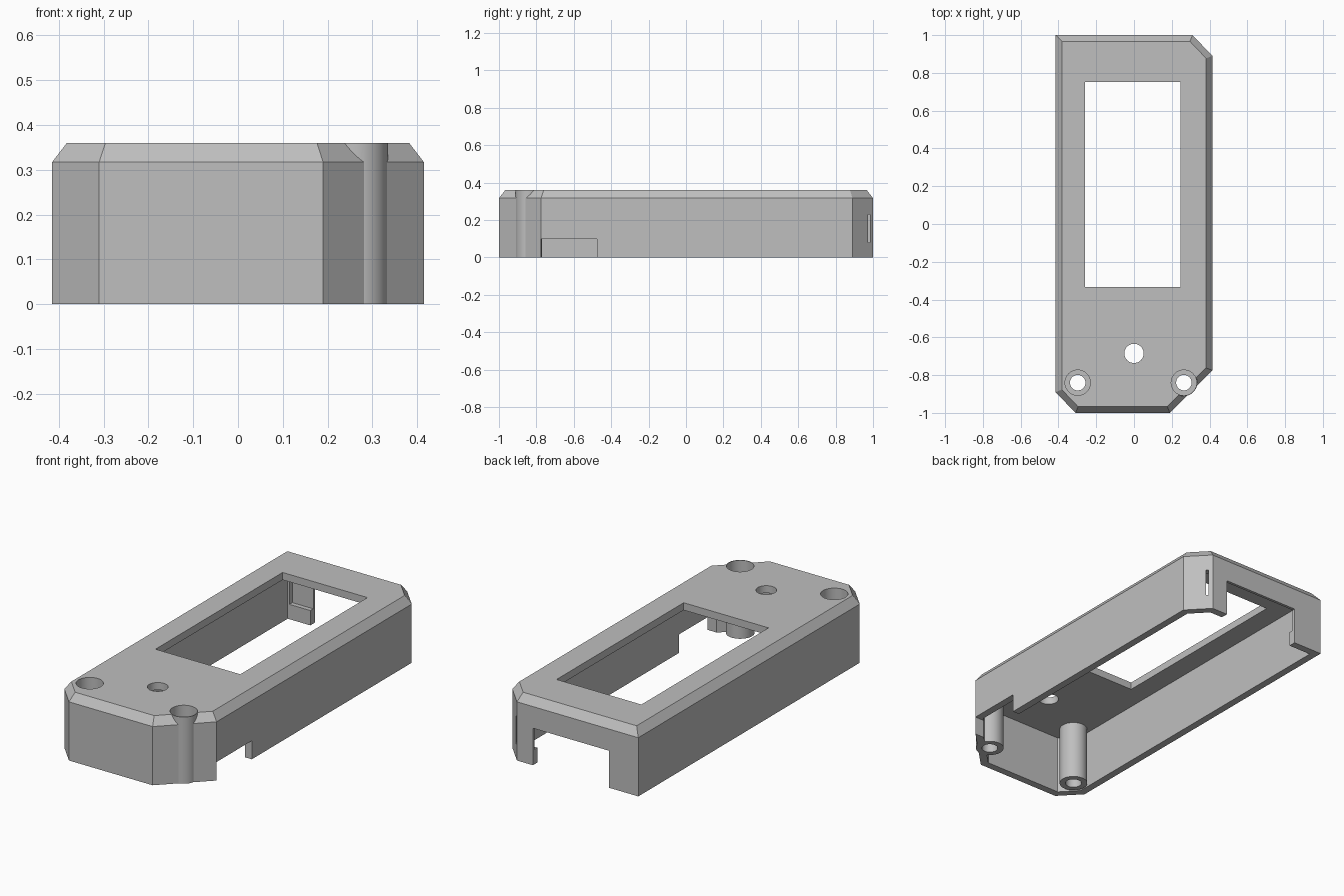
import bpy, bmesh
from mathutils import Vector

if "Cube" in bpy.data.objects:
    bpy.data.objects.remove(bpy.data.objects["Cube"])

HEIGHT, SHOULDER, WALL, ROOF = 0.36, 0.317, 0.04, 0.32
OUTLINE = [(-0.415, 1), (-0.415, -0.89), (-0.31, -1), (0.19, -1),
           (0.415, -0.775), (0.415, 0.89), (0.31, 1)]
POSTS = [(-0.298, -0.84), (0.264, -0.84)]

grey = bpy.data.materials.new("Mid grey plastic")
grey.use_nodes = True
grey.diffuse_color = (0.52, 0.52, 0.52, 1)
grey.node_tree.nodes["Principled BSDF"].inputs["Base Color"].default_value = grey.diffuse_color


def inset(points, d):
    """Offset a counter-clockwise convex outline inwards by d."""
    pts = [Vector(p) for p in points]
    result = []
    for i, p in enumerate(pts):
        a = (p - pts[i - 1]).normalized()
        b = (pts[(i + 1) % len(pts)] - p).normalized()
        na, nb = Vector((-a.y, a.x)), Vector((-b.y, b.x))
        result.append(p + (na + nb) * d / (1 + na.dot(nb)))
    return result


def loft(name, layers):
    """Closed solid through a stack of (outline, z) layers."""
    bm = bmesh.new()
    rings = [[bm.verts.new((p[0], p[1], z)) for p in pts] for pts, z in layers]
    for low, high in zip(rings, rings[1:]):
        for i in range(len(low)):
            bm.faces.new((low[i - 1], low[i], high[i], high[i - 1]))
    bm.faces.new(rings[0][::-1])
    bm.faces.new(rings[-1])
    bmesh.ops.recalc_face_normals(bm, faces=bm.faces)
    mesh = bpy.data.meshes.new(name)
    bm.to_mesh(mesh)
    bm.free()
    obj = bpy.data.objects.new(name, mesh)
    bpy.context.collection.objects.link(obj)
    mesh.materials.append(grey)
    return obj


def box(name, x0, x1, y0, y1, z0, z1):
    pts = [(x0, y0), (x1, y0), (x1, y1), (x0, y1)]
    return loft(name, [(pts, z0), (pts, z1)])


def cylinder(name, centre, radius, z0, z1):
    bpy.ops.mesh.primitive_cylinder_add(vertices=48, radius=radius, depth=z1 - z0,
                                        location=(*centre, (z0 + z1) / 2))
    obj = bpy.context.object
    obj.name = name
    obj.data.materials.append(grey)
    return obj


def combine(target, tool, operation):
    """Apply a boolean and discard the tool."""
    bpy.context.view_layer.objects.active = target
    mod = target.modifiers.new("Boolean", 'BOOLEAN')
    mod.object, mod.operation, mod.solver = tool, operation, 'EXACT'
    bpy.ops.object.modifier_apply(modifier=mod.name)
    bpy.data.objects.remove(tool)


# Chamfered outer body, hollowed from below
case = loft("case_cover", [(OUTLINE, 0), (OUTLINE, SHOULDER), (inset(OUTLINE, 0.033), HEIGHT)])
inner = inset(OUTLINE, WALL)
combine(case, loft("cavity", [(inner, -0.1), (inner, ROOF)]), 'DIFFERENCE')

# Screw posts
for c in POSTS:
    combine(case, cylinder("screw_post", c, 0.071, 0, HEIGHT), 'UNION')

# Display window, side notch, back notch and the pocket inside the back wall
for cutter in (box("window", -0.26, 0.247, -0.333, 0.752, 0.25, 0.5),
               box("side_notch", 0.36, 0.5, -0.775, -0.475, -0.1, 0.1),
               box("back_notch", -0.24, 0.215, 0.9, 1.1, -0.1, 0.2),
               box("back_pocket", -0.365, 0.335, 0.94, 0.985, 0.08, 0.23)):
    combine(case, cutter, 'DIFFERENCE')

# Button hole, screw bores and counterbores
combine(case, cylinder("button_hole", (0, -0.685), 0.051, 0.25, 0.5), 'DIFFERENCE')
for c in POSTS:
    combine(case, cylinder("screw_bore", c, 0.041, -0.1, 0.5), 'DIFFERENCE')
    combine(case, cylinder("counterbore", c, 0.067, 0.28, 0.5), 'DIFFERENCE')

bpy.ops.object.select_all(action='DESELECT')
case.select_set(True)
bpy.context.view_layer.objects.active = case
bpy.ops.object.shade_smooth_by_angle()
